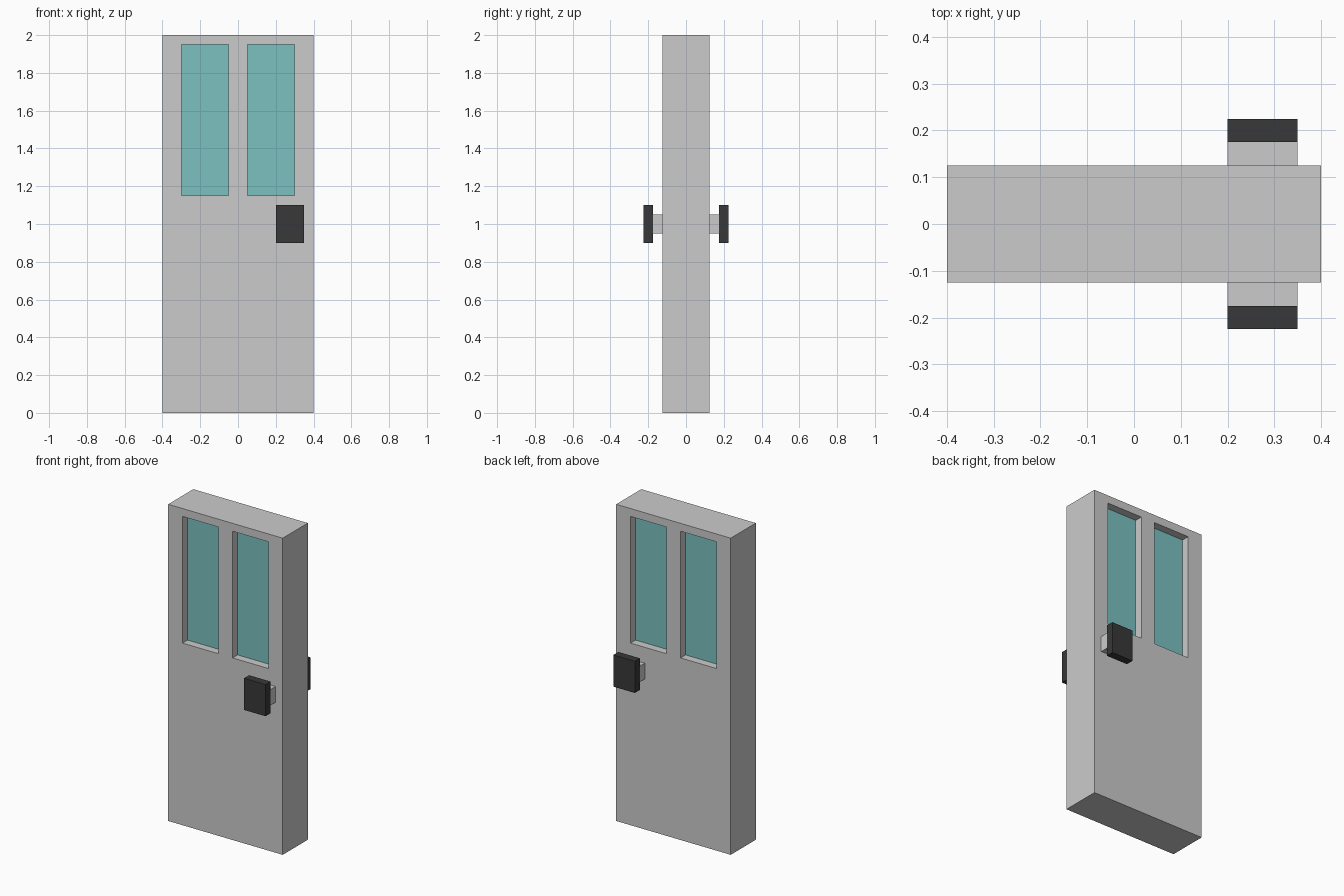
import bpy

if "Cube" in bpy.data.objects:
    bpy.data.objects.remove(bpy.data.objects["Cube"])


def material(name, color):
    mat = bpy.data.materials.new(name)
    mat.diffuse_color = color
    mat.use_nodes = True
    mat.node_tree.nodes["Principled BSDF"].inputs["Base Color"].default_value = mat.diffuse_color
    return mat


def box(name, x, y, z, mat=None):
    """Box from (min, max) ranges on each axis."""
    bpy.ops.mesh.primitive_cube_add(size=1, location=[sum(r) / 2 for r in (x, y, z)])
    obj = bpy.context.object
    obj.name = name
    obj.scale = [r[1] - r[0] for r in (x, y, z)]
    bpy.ops.object.transform_apply(location=False, rotation=False, scale=True)
    if mat:
        obj.data.materials.append(mat)
    return obj


glass = material("glass", (0.2, 0.53, 0.53, 1))
dark = material("dark_metal", (0.04, 0.04, 0.04, 1))

# Door slab
door = box("door", (-0.4, 0.4), (-0.125, 0.125), (0, 2))

# Two window openings with recessed panes
for side, x in (("left", (-0.3, -0.05)), ("right", (0.05, 0.3))):
    cutter = box(f"{side}_window_cutter", x, (-0.2, 0.2), (1.15, 1.95))
    cutter.hide_render = True
    cutter.hide_set(True)
    cut = door.modifiers.new(f"{side}_window", "BOOLEAN")
    cut.operation = "DIFFERENCE"
    cut.solver = "EXACT"
    cut.object = cutter
    box(f"{side}_window_pane", x, (-0.075, 0.075), (1.15, 1.95), glass)

# Handles on both faces: grey stem and dark push plate
for side, s in (("front", -1), ("back", 1)):
    box(f"{side}_handle_stem", (0.2, 0.35), sorted((s * 0.125, s * 0.175)), (0.95, 1.05))
    box(f"{side}_handle_plate", (0.2, 0.35), sorted((s * 0.175, s * 0.225)), (0.9, 1.1), dark)
